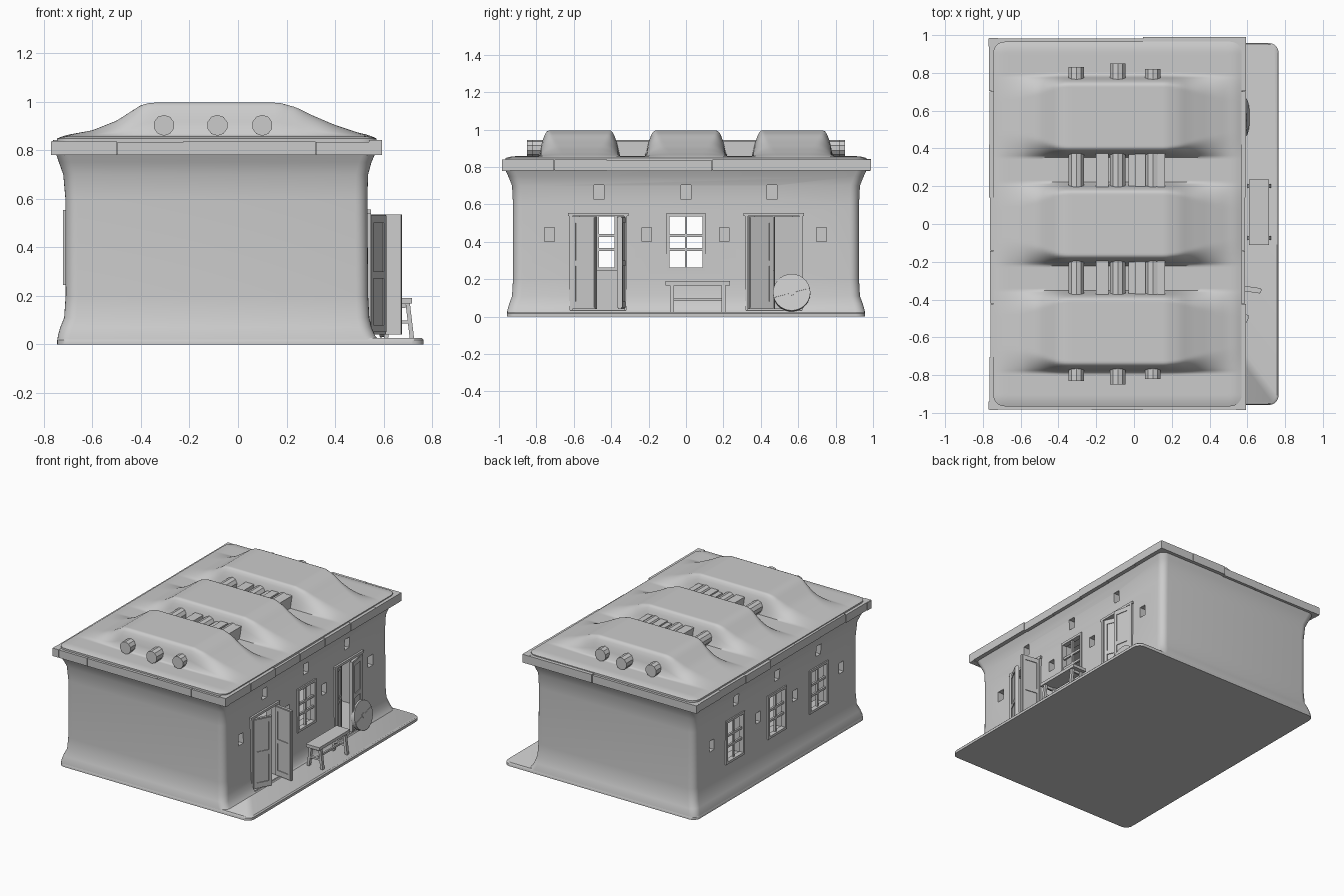
import bpy, bmesh, math, random
from mathutils import Matrix, Vector

random.seed(4)
if "Cube" in bpy.data.objects:
    bpy.data.objects.remove(bpy.data.objects["Cube"])

clay = bpy.data.materials.new("plain_clay_grey")
clay.use_nodes = True
GREY = (0.6, 0.6, 0.6, 1)
clay.diffuse_color = GREY
clay.node_tree.nodes["Principled BSDF"].inputs["Base Color"].default_value = GREY


def finish(name, bm, smooth=None):
    bmesh.ops.recalc_face_normals(bm, faces=bm.faces)
    me = bpy.data.meshes.new(name)
    bm.to_mesh(me)
    bm.free()
    me.materials.append(clay)
    if smooth:
        me.shade_smooth()
        me.set_sharp_from_angle(angle=math.radians(smooth))
    ob = bpy.data.objects.new(name, me)
    bpy.context.collection.objects.link(ob)
    return ob


def add_box(bm, lo, hi, mat=Matrix()):
    lo, hi = Vector(lo), Vector(hi)
    m = mat @ Matrix.Translation((lo + hi) / 2) @ Matrix.Diagonal((*(hi - lo), 1))
    return bmesh.ops.create_cube(bm, size=1, matrix=m)["verts"]


def boxes(name, spans, mat=Matrix()):
    bm = bmesh.new()
    for lo, hi in spans:
        add_box(bm, lo, hi, mat)
    return finish(name, bm)


def loft(name, rings, smooth=40):
    """Stack rounded rectangles given as (z, x0, x1, half_y, radius)."""
    bm, prev = bmesh.new(), None
    for z, x0, x1, hy, r in rings:
        cur = []
        for k, (cx, cy) in enumerate([(x1 - r, hy - r), (x0 + r, hy - r), (x0 + r, r - hy), (x1 - r, r - hy)]):
            for i in range(7):
                a = math.pi / 2 * (k + i / 6)
                cur.append(bm.verts.new((cx + r * math.cos(a), cy + r * math.sin(a), z)))
        if prev:
            for i in range(len(cur)):
                j = (i + 1) % len(cur)
                bm.faces.new((prev[i], prev[j], cur[j], cur[i]))
        else:
            bm.faces.new(cur)
        prev = cur
    bm.faces.new(prev)
    return finish(name, bm, smooth)


# Ground slab with the porch on the +x side
loft("porch_slab", [(0, -.745, .765, .958, .05), (.018, -.745, .765, .958, .05), (.026, -.74, .757, .952, .05)])

# Flared walls, hollowed and pierced
FRONT, BACK = .535, -.71
walls = loft("walls", [(.01, -.745, .59, .958, .05), (.035, -.742, .565, .955, .05), (.07, -.732, .55, .945, .05),
                       (.11, -.716, .541, .93, .05), (.2, -.71, .536, .925, .05), (.6, -.711, .533, .925, .05),
                       (.7, -.72, .536, .93, .05), (.75, -.738, .55, .95, .05), (.79, -.752, .567, .968, .05)])
room = boxes("room_cutter", [((-.62, -.84, .03), (.445, .84, .74))])
DOORS, WINDOWS = (-.47, .47), (-.47, 0, .47)
VENTS = [(y, .44) for y in (-.73, -.21, .205, .725)] + [(y, .665) for y in (-.465, 0, .46)]
holes = [((.4, y - .15, .032), (.7, y + .15, .55)) for y in DOORS]
holes.append(((.4, -.1, .25), (.7, .1, .55)))
holes += [((-.9, y - .1, .25), (-.58, y + .1, .55)) for y in WINDOWS]
for y, z in VENTS:
    holes.append(((.49, y - .026, z - .038), (.7, y + .026, z + .038)))
    holes.append(((-.9, y - .026, z - .038), (-.665, y + .026, z + .038)))
openings = boxes("opening_cutter", holes)
for cutter in (room, openings):
    mod = walls.modifiers.new(cutter.name, "BOOLEAN")
    mod.operation, mod.solver, mod.object = "DIFFERENCE", "EXACT", cutter
    cutter.hide_render = True
bpy.context.view_layer.update()
baked = bpy.data.meshes.new_from_object(walls.evaluated_get(bpy.context.evaluated_depsgraph_get()))
walls.modifiers.clear()
walls.data = baked
baked.set_sharp_from_angle(angle=math.radians(30))
for cutter in (room, openings):
    bpy.data.objects.remove(cutter)


# Window frames and sashes
def window(name, x, yc):
    z0, z1, w, b = .245, .553, .104, .017
    a, c = x - .022, x + .012
    bars = [((a, yc - w, z0), (c, yc - w + b, z1)), ((a, yc + w - b, z0), (c, yc + w, z1)),
            ((a, yc - w, z0), (c, yc + w, z0 + b)), ((a, yc - w, z1 - b), (c, yc + w, z1)),
            ((x - .01, yc - .006, z0), (x + .004, yc + .006, z1))]
    bars += [((x - .01, yc - w, z - .008), (x + .004, yc + w, z + .008)) for z in (.36, .435)]
    boxes(name, bars)


window("front_window", FRONT - .004, 0)
for i, y in enumerate(WINDOWS):
    window(f"back_window_{i + 1}", BACK + .012, y)


# Door frames and panelled leaves
def leaf(name, y, angle, side):
    spans = [((-.009, 0, .04), (.009, side * .14, .535))]
    for z in (.05, .27, .5):
        spans.append(((-.014, side * .005, z), (.014, side * .135, z + .03)))
    for s in (.005, .115):
        spans.append(((-.014, side * s, .05), (.014, side * (s + .02), .53)))
    spans = [([min(p) for p in zip(*s)], [max(p) for p in zip(*s)]) for s in spans]
    boxes(name, spans, Matrix.Translation((FRONT, y, 0)) @ Matrix.Rotation(math.radians(angle), 4, "Z"))


for i, y in enumerate(DOORS):
    boxes(f"door_frame_{i + 1}", [((.49, y - .155, .03), (.547, y - .138, .555)),
                                  ((.49, y + .138, .03), (.547, y + .155, .555)),
                                  ((.49, y - .162, .538), (.547, y + .162, .555)),
                                  ((.47, y - .15, .026), (.56, y + .15, .035))])
leaf("door_1_left_leaf", -.605, -28, 1)
leaf("door_1_right_leaf", -.335, 82, -1)
leaf("door_2_left_leaf", .335, 24, 1)
leaf("door_2_right_leaf", .61, 10, -1)

# Roof with three humps
HUMP = [(-.745, 0), (-.7, .04), (-.6, .17), (-.5, .46), (-.44, .74), (-.4, .93), (-.36, 1), (.17, 1),
        (.24, .86), (.3, .64), (.4, .33), (.5, .09), (.57, 0)]


def ridge(x):
    for (xa, a), (xb, b) in zip(HUMP, HUMP[1:]):
        if x <= xb:
            return a + (b - a) * (x - xa) / (xb - xa)
    return 0


def roof_z(x, y):
    f = ridge(x)
    d = min(abs(y - c) for c in (-.57, 0, .57))
    t = max(0, min(1, (.215 - d) / (.05 + .09 * (1 - f))))
    return .858 + .137 * f * math.sin(t * math.pi / 2) ** .8


bm = bmesh.new()
NX, NY, HX, HY, R, CX = 66, 192, .6575, .965, .06, -.0875
grid = []
for i in range(NX + 1):
    row = []
    for j in range(NY + 1):
        x, y = HX * (2 * i / NX - 1), HY * (2 * j / NY - 1)
        z = roof_z(x + CX, y)
        u, v = (abs(x) - HX + R) / R, (abs(y) - HY + R) / R
        if u > 0 and v > 0:
            k = max(u, v) / math.hypot(u, v)
            x = math.copysign(HX - R + R * u * k, x)
            y = math.copysign(HY - R + R * v * k, y)
        edge = max(u, v, 0)
        row.append(bm.verts.new((x + CX, y, z - .01 * edge ** 2)))
    grid.append(row)
for i in range(NX):
    for j in range(NY):
        bm.faces.new((grid[i][j], grid[i + 1][j], grid[i + 1][j + 1], grid[i][j + 1]))
rim = bmesh.ops.extrude_edge_only(bm, edges=[e for e in bm.edges if e.is_boundary])["geom"]
for v in rim:
    if isinstance(v, bmesh.types.BMVert):
        v.co.z = .8
bmesh.ops.holes_fill(bm, edges=[e for e in bm.edges if e.is_boundary], sides=0)
finish("humped_roof", bm, 50)

# Uneven eave boards around the roof edge
bm = bmesh.new()
add_box(bm, (-.755, -.97, .785), (.575, .97, .83))


def eave(start, end, count, place):
    step = (end - start) / count
    for k in range(count):
        j = random.uniform(-.005, .005)
        a = start + step * k
        add_box(bm, *place(a, a + step - .001, j))


for s in (-1, 1):
    eave(-.77, .594, 5, lambda a, b, j: ((a, min(s * .94, s * (.986 + j)), .781 + j / 2),
                                         (b, max(s * .94, s * (.986 + j)), .838 + j)))
    out, inn = (.59, .54) if s > 0 else (-.765, -.72)
    eave(-.985, .985, 7, lambda a, b, j: ((min(inn, out + j), a, .781 + j / 2), (max(inn, out + j), b, .838 + j)))
finish("eave_boards", bm)

# Round roof beams passing through the humps, with squared beams in the gaps
for i, (x, end) in enumerate([(-.305, .83), (-.085, .85), (.1, .82)]):
    bm = bmesh.new()
    turn = Matrix.Translation((x, 0, .902)) @ Matrix.Rotation(math.pi / 2, 4, "X")
    bmesh.ops.create_cone(bm, cap_ends=True, segments=10, radius1=.043, radius2=.043, depth=2 * end, matrix=turn)
    finish(f"round_beam_{i + 1}", bm, 30)
boxes("squared_beams", [((x, min(s * .15, s * .42), .85), (x + w, max(s * .15, s * .42), z))
                        for s in (-1, 1) for x, w, z in [(-.2, .065, .94), (-.03, .035, .925), (.005, .055, .935), (.125, .04, .94)]])

# Bench with splayed legs
bench = [((.61, -.11, .168), (.716, .235, .19))]
for y in (-.085, .19):
    bench += [((.625, y, .085), (.7, y + .018, .098)), ((.64, y + .003, .15), (.69, y + .015, .17))]
bench.append(((.657, -.08, .083), (.67, .205, .097)))
boxes("bench_top_and_rails", bench)
bm = bmesh.new()
for sx in (-1, 1):
    for y in (-.085, .19):
        shear = Matrix.Translation((.663 + sx * .036, y, .17))
        shear[0][2] = -sx * .12
        add_box(bm, (-.009, 0, -.147), (.009, .022, 0), shear)
finish("bench_legs", bm)

# Millstone leaning beside the second door
bm = bmesh.new()
lean = Matrix.Translation((.578, .565, .128)) @ Matrix.Rotation(math.radians(78), 4, "Y")
bmesh.ops.create_cone(bm, cap_ends=True, segments=28, radius1=.1, radius2=.1, depth=.028, matrix=lean)
finish("millstone", bm, 30)
bm = bmesh.new()
bmesh.ops.create_cone(bm, cap_ends=True, segments=12, radius1=.017, radius2=.017, depth=.036, matrix=lean)
add_box(bm, (-.004, -.098, .01), (.004, .098, .017), lean @ Matrix.Rotation(math.radians(15), 4, "Z"))
finish("millstone_hub", bm, 30)
